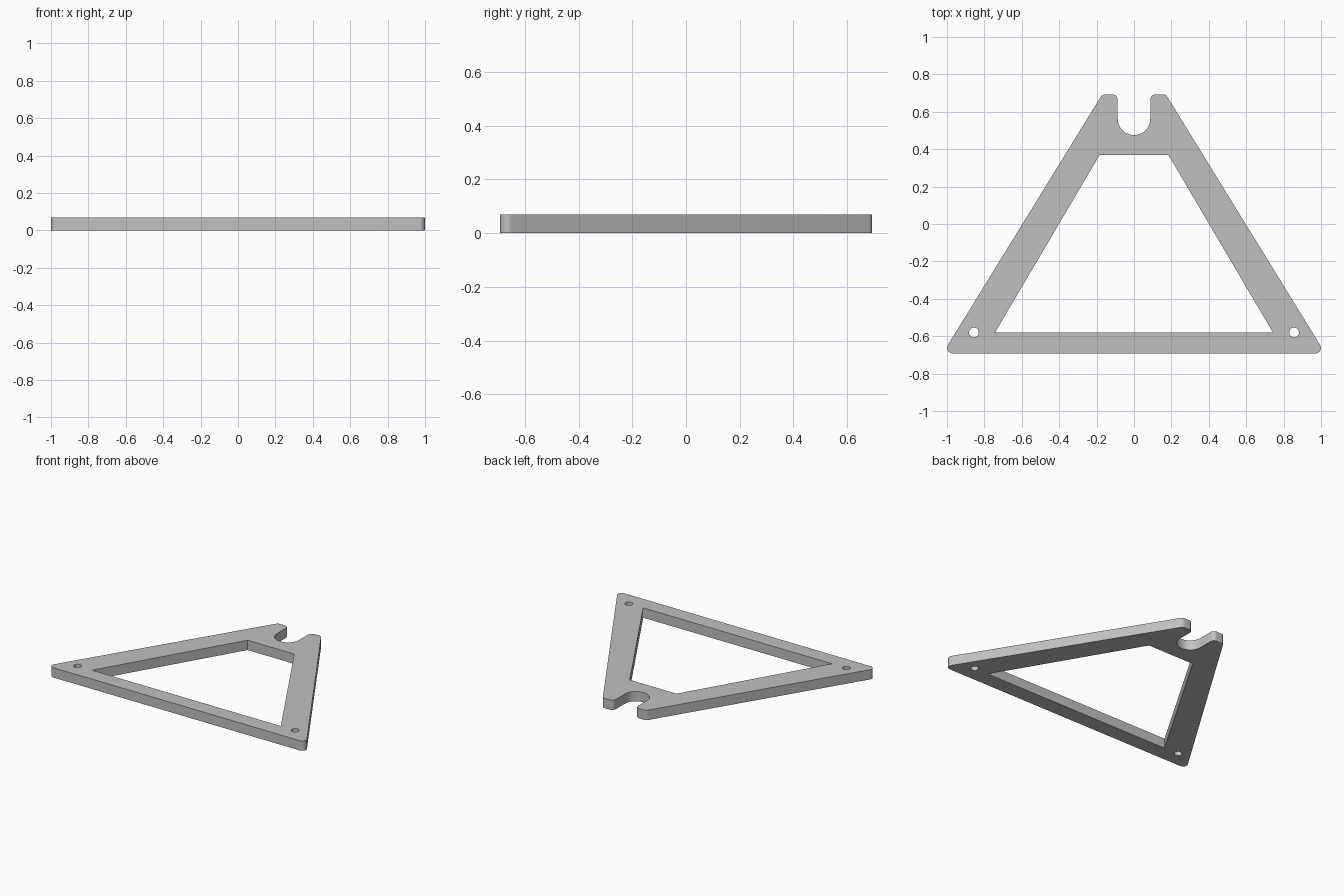
import bpy
import bmesh
import math
from mathutils import Vector

cube = bpy.data.objects.get("Cube")
if cube:
    bpy.data.objects.remove(cube, do_unlink=True)

THICKNESS = 0.07


def mirrored(half):
    """Close a right-hand half outline with its mirror image."""
    return half + [(-x, y, r) for x, y, r in reversed(half)]


def rounded(corners, steps=10):
    """Turn (x, y, radius) corners into an outline with arc fillets."""
    outline = []
    for i, (x, y, r) in enumerate(corners):
        here = Vector((x, y))
        if r == 0:
            outline.append(here)
            continue
        before = (Vector(corners[i - 1][:2]) - here).normalized()
        after = (Vector(corners[(i + 1) % len(corners)][:2]) - here).normalized()
        half = before.angle(after) / 2
        centre = here + (before + after).normalized() * r / math.sin(half)
        start = here + before * r / math.tan(half) - centre
        end = here + after * r / math.tan(half) - centre
        sweep = start.angle_signed(end)
        for s in range(steps + 1):
            a = -sweep * s / steps
            c, n = math.cos(a), math.sin(a)
            outline.append(centre + Vector((start.x * c - start.y * n,
                                            start.x * n + start.y * c)))
    return outline


def circle(x, y, r, sides=24):
    return [Vector((x + r * math.cos(math.tau * i / sides),
                    y + r * math.sin(math.tau * i / sides))) for i in range(sides)]


# Outer edge with the round-bottomed slot, triangular window, two bolt holes
outer = rounded(mirrored([(1.023, -0.692, 0.03), (0.17, 0.693, 0.03),
                          (0.087, 0.693, 0.03), (0.087, 0.476, 0.086)]))
window = rounded(mirrored([(0.743, -0.58, 0), (0.184, 0.369, 0)]))
holes = [circle(side * 0.856, -0.58, 0.026) for side in (-1, 1)]

# Fill the outlines and extrude to a plate
bm = bmesh.new()
edges = []
for loop in [outer, window] + holes:
    verts = [bm.verts.new((p.x, p.y, 0)) for p in loop]
    edges += [bm.edges.new((verts[i - 1], verts[i])) for i in range(len(verts))]
bmesh.ops.triangle_fill(bm, edges=edges, use_beauty=True, normal=(0, 0, 1))
result = bmesh.ops.extrude_face_region(bm, geom=bm.faces[:])
top = [g for g in result["geom"] if isinstance(g, bmesh.types.BMVert)]
bmesh.ops.translate(bm, verts=top, vec=(0, 0, THICKNESS))
bmesh.ops.recalc_face_normals(bm, faces=bm.faces[:])

mesh = bpy.data.meshes.new("frame_plate")
bm.to_mesh(mesh)
bm.free()
plate = bpy.data.objects.new("frame_plate", mesh)
bpy.context.collection.objects.link(plate)

# Plain grey
grey = bpy.data.materials.new("plain_grey")
grey.use_nodes = True
colour = (0.53, 0.53, 0.53, 1)
grey.diffuse_color = colour
grey.node_tree.nodes["Principled BSDF"].inputs["Base Color"].default_value = colour
mesh.materials.append(grey)

bpy.ops.object.select_all(action="DESELECT")
plate.select_set(True)
bpy.context.view_layer.objects.active = plate
bpy.ops.object.shade_smooth_by_angle(angle=math.radians(30))
